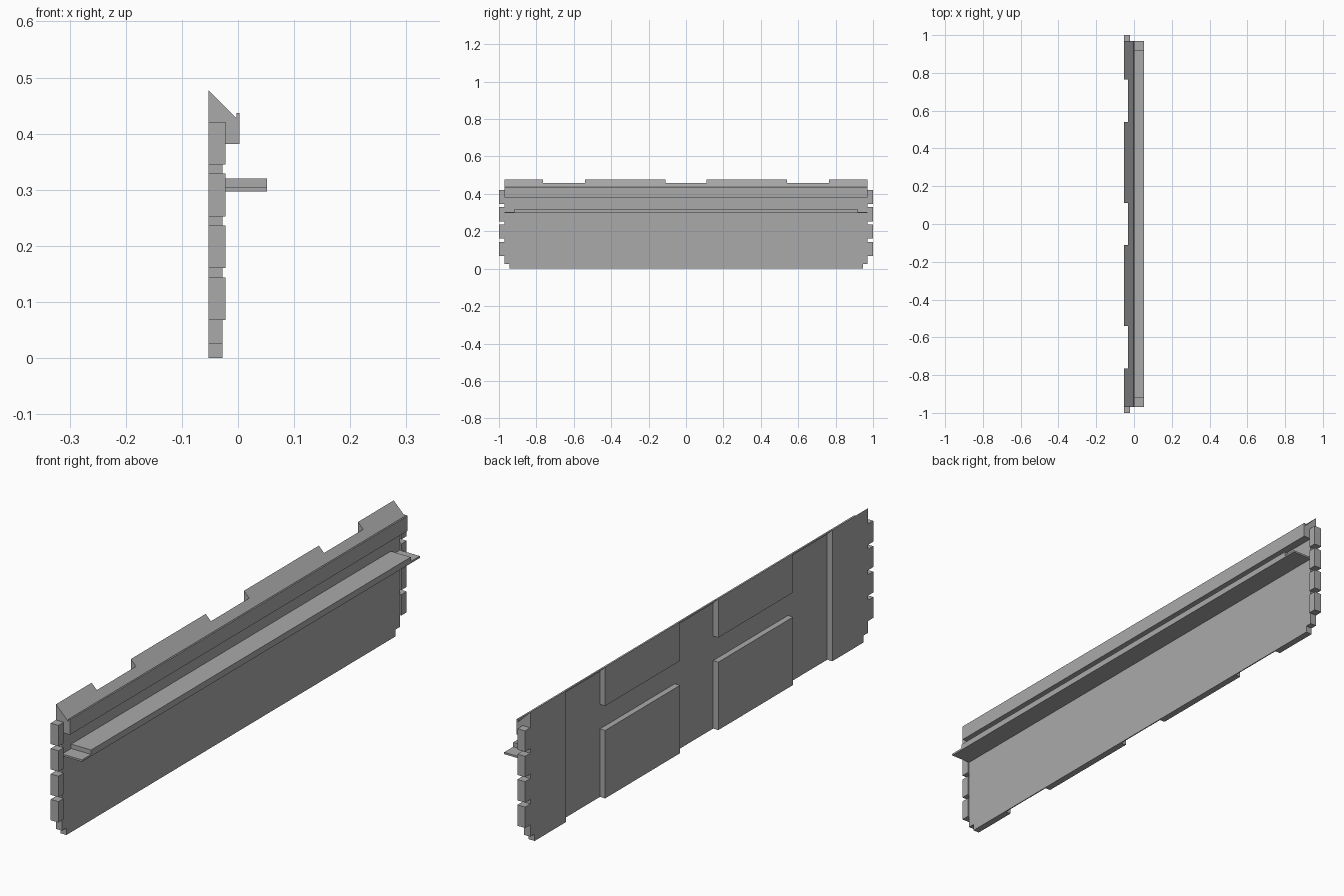
import bpy
import bmesh

cube = bpy.data.objects.get("Cube")
if cube:
    bpy.data.objects.remove(cube, do_unlink=True)

grey = bpy.data.materials.new("light grey")
grey.use_nodes = True
COLOUR = (0.4, 0.4, 0.4, 1)
grey.diffuse_color = COLOUR
grey.node_tree.nodes["Principled BSDF"].inputs["Base Color"].default_value = COLOUR


def make(name, *prisms):
    """One object from prisms given as (axis, outline, low, high)."""
    bm = bmesh.new()
    for axis, outline, low, high in prisms:
        place = (lambda a, b, t: (t, a, b)) if axis == "x" else (lambda a, b, t: (a, t, b))
        face = bm.faces.new([bm.verts.new(place(a, b, low)) for a, b in outline])
        grown = bmesh.ops.extrude_face_region(bm, geom=[face])["geom"]
        for v in grown:
            if isinstance(v, bmesh.types.BMVert):
                v.co["xy".index(axis)] = high
    bmesh.ops.recalc_face_normals(bm, faces=bm.faces)
    mesh = bpy.data.meshes.new(name)
    bm.to_mesh(mesh)
    bm.free()
    mesh.materials.append(grey)
    obj = bpy.data.objects.new(name, mesh)
    bpy.context.collection.objects.link(obj)
    return obj


def rect(a0, a1, b0, b1):
    return [(a0, b0), (a1, b0), (a1, b1), (a0, b1)]


BACK, CORE, FRONT, TOOTH = -0.053, -0.032, -0.028, -0.022
END, FOOT, STEP = 0.97, 0.945, 0.025
SOFFIT, RIDGE = 0.382, 0.478
LOW_RIDGE = RIDGE - (CORE - BACK)

# Thin wall with stepped bottom corners
make("wall", ("x", [(-FOOT, 0), (FOOT, 0), (FOOT, STEP), (END, STEP), (END, SOFFIT),
                    (-END, SOFFIT), (-END, STEP), (-FOOT, STEP)], CORE, FRONT))

# Sloped cornice with a small lip along its front
make("cornice", ("y", [(CORE, SOFFIT), (0.003, SOFFIT), (0.003, 0.437), (-0.003, 0.437),
                       (-0.003, 0.428), (CORE, LOW_RIDGE)], -END, END))

# Shelf with thin end tongues
make("shelf", ("x", [(-END, 0.297), (END, 0.297), (END, 0.304), (0.918, 0.304),
                     (0.918, 0.32), (-0.918, 0.32), (-0.918, 0.304), (-END, 0.304)],
               FRONT, 0.052))


def sloped(bottom):
    return [(BACK, bottom), (CORE, bottom), (CORE, LOW_RIDGE), (BACK, RIDGE)]


for side, s in (("left", 1), ("right", -1)):
    # "left" is the +y end of the wall
    make(f"{side}_end_panel",
         ("y", sloped(STEP), s * 0.765, s * END),
         ("y", rect(BACK, CORE, 0, STEP), s * 0.765, s * FOOT))
    make(f"{side}_upper_panel", ("y", sloped(0.336), s * 0.11, s * 0.54))
    make(f"{side}_lower_panel", ("y", rect(BACK, CORE, 0, 0.247), s * 0.11, s * 0.54))
    # Row of joint teeth
    make(f"{side}_teeth", *[
        ("y", rect(BACK, TOOTH, z, z + 0.076), s * END, s)
        for z in (0.068 + i * 0.0923 for i in range(4))])
